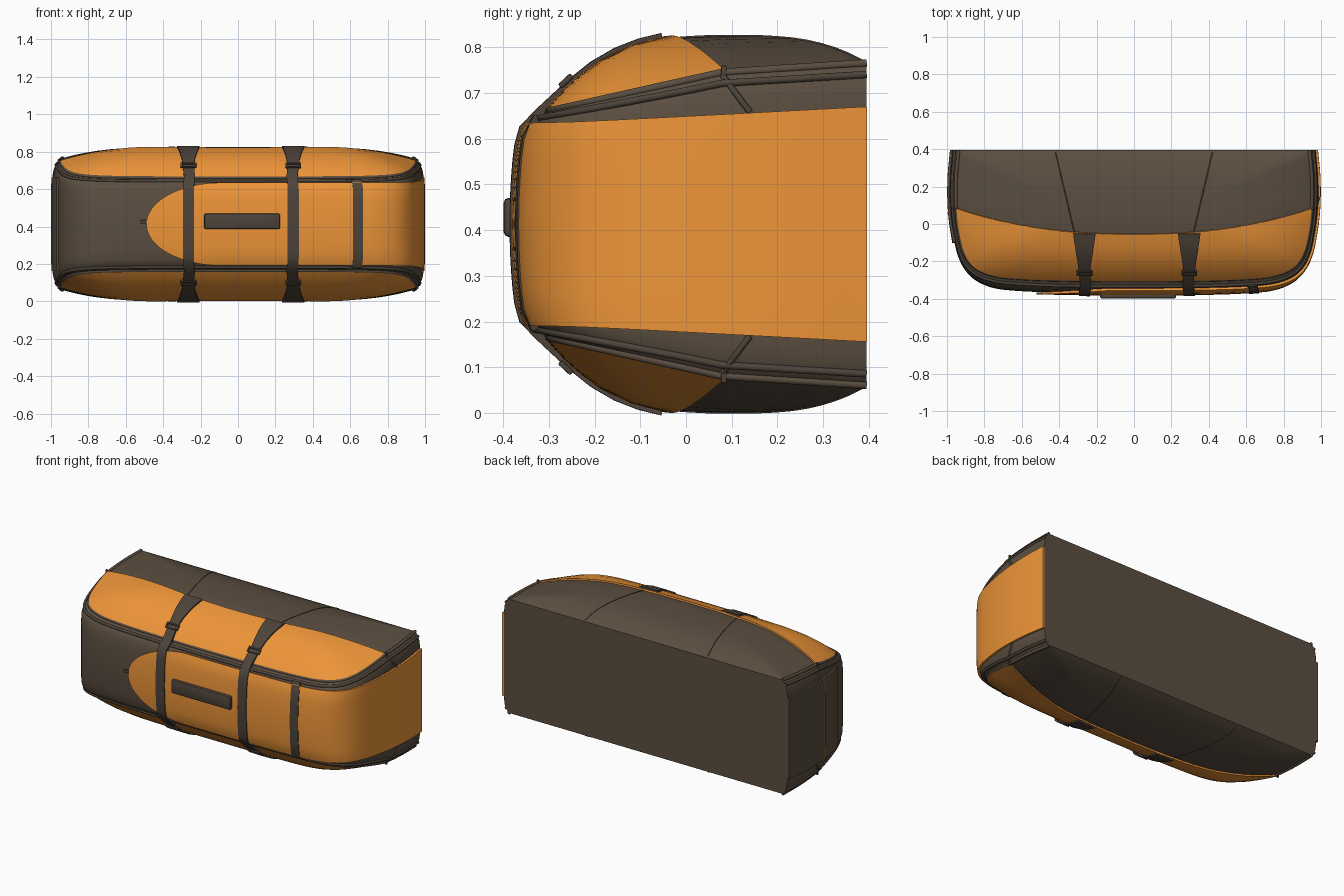
import bpy, bmesh, math
from mathutils import Vector
from mathutils.bvhtree import BVHTree

if "Cube" in bpy.data.objects:
    bpy.data.objects.remove(bpy.data.objects["Cube"])

C = 0.413            # mid height, the bag is symmetric above and below it
BACK = 0.395


def material(name, rgb):
    m = bpy.data.materials.new(name)
    m.diffuse_color = (*rgb, 1)
    m.use_nodes = True
    m.node_tree.nodes["Principled BSDF"].inputs["Base Color"].default_value = m.diffuse_color
    return m


ORANGE = material("orange_fabric", (0.85, 0.30, 0.04))
DARK = material("dark_fabric", (0.105, 0.076, 0.052))
STRAP = material("strap_webbing", (0.075, 0.057, 0.042))

# Half plan outline, front centre round to the back corner
HALF = [Vector(p) for p in [(0, -.35), (.35, -.348), (.62, -.338), (.78, -.317), (.885, -.265),
                            (.94, -.175), (.97, -.04), (.985, .1), (.985, .25), (.972, BACK)]]


def plan(s):
    """Plan outline: s = 0 front centre, -1 / 1 left / right back corner."""
    n = len(HALF) - 1
    t = min(abs(s), 1) * n
    i = min(int(t), n - 1)
    t -= i
    a = HALF[i - 1] if i else Vector((-HALF[1].x, HALF[1].y))
    b, c = HALF[i], HALF[i + 1]
    d = HALF[i + 2] if i + 2 <= n else 2 * c - b
    p = 0.5 * (2 * b + (c - a) * t + (2 * a - 5 * b + 4 * c - d) * t * t + (3 * b - a - 3 * c + d) * t ** 3)
    return Vector((p.x if s >= 0 else -p.x, p.y))


def find_s(axis, value, sign=1):
    """Outline parameter where |x| or y reaches a value."""
    lo, hi = 0, 1
    for _ in range(30):
        mid = (lo + hi) / 2
        if plan(mid)[axis] < value:
            lo = mid
        else:
            hi = mid
    return lo * sign


def front_s(x):
    return find_s(0, abs(x), 1 if x >= 0 else -1)


def rim_y(p):
    return p.y * 0.86 if p.y < 0 else p.y


def rim_h(p):
    y = rim_y(p)
    return min(.66 + .224 * (y + .3), .745 + .065 * (y - .08)) - C


def wall(p, v):
    f = abs(v) ** 12
    w = max(0, min(1, (-p.y - .25) / .08))
    y = p.y + (rim_y(p) - p.y) * f - .02 * w * (1 - v * v)
    return Vector((p.x * (1 - .035 * f), y, C + v * rim_h(p)))


def wall_z(p, dz):
    return wall(p, dz / rim_h(p))


def cap(p, r, side=1):
    x, y = p.x * .965, rim_y(p)
    h = rim_h(p)
    h += (.412 - h) * (1 - (1 - r) ** 3)
    return Vector((x * (1 - .65 * r), y + (.1 - y) * r, C + side * h))


def flip(p, side):
    return Vector((p.x, p.y, C + side * (p.z - C)))


def finish(o, mat, angle=40):
    o.data.materials.append(mat)
    bpy.ops.object.select_all(action='DESELECT')
    bpy.context.view_layer.objects.active = o
    o.select_set(True)
    for m in list(o.modifiers):
        bpy.ops.object.modifier_apply(modifier=m.name)
    bpy.ops.object.shade_smooth_by_angle(angle=math.radians(angle))
    return o


def sheet(name, rows, mat, thick=0, closed=False):
    """Grid mesh from rows of points, optionally thickened."""
    bm = bmesh.new()
    vs = [[bm.verts.new(p) for p in row] for row in rows]
    n = len(rows[0])
    for a, b in zip(vs, vs[1:]):
        for i in range(n if closed else n - 1):
            j = (i + 1) % n
            bm.faces.new((a[i], a[j], b[j], b[i]))
    bmesh.ops.remove_doubles(bm, verts=bm.verts, dist=1e-4)
    bmesh.ops.recalc_face_normals(bm, faces=bm.faces)
    me = bpy.data.meshes.new(name)
    bm.to_mesh(me)
    bm.free()
    o = bpy.data.objects.new(name, me)
    bpy.context.collection.objects.link(o)
    if thick:
        m = o.modifiers.new("thick", 'SOLIDIFY')
        m.thickness, m.offset = thick, 0
    return finish(o, mat)


def tube(name, pts, radius, mat):
    cu = bpy.data.curves.new(name, 'CURVE')
    cu.dimensions = '3D'
    cu.bevel_depth, cu.bevel_resolution, cu.use_fill_caps = radius, 1, True
    sp = cu.splines.new('POLY')
    sp.points.add(len(pts) - 1)
    for q, p in zip(sp.points, pts):
        q.co = (*p, 1)
    cu.materials.append(mat)
    bpy.context.collection.objects.link(bpy.data.objects.new(name, cu))


def box(name, loc, size, mat, tilt=0, bevel=.005):
    bpy.ops.mesh.primitive_cube_add(size=1, location=loc, rotation=(tilt, 0, 0))
    o = bpy.context.object
    o.name, o.scale = name, size
    bpy.ops.object.transform_apply(location=False, rotation=False)
    m = o.modifiers.new("bevel", 'BEVEL')
    m.width, m.segments = bevel, 2
    return finish(o, mat)


def span(a, b, n):
    return [a + (b - a) * i / n for i in range(n + 1)]


# Main body: bottom cap, wall and top cap lofted as rings
outline = [plan(s) for s in span(-1, 1, 100)]
outline += [Vector((x, BACK)) for x in span(HALF[-1].x, -HALF[-1].x, 24)[1:-1]]
rs = [0, .02, .06, .12, .2, .3, .42, .56, .72, .86, 1]
vs = [-.97, -.93, -.87, -.78, -.6, -.4, -.2, 0, .2, .4, .6, .78, .87, .93, .97]
rings = [[cap(p, r, -1) for p in outline] for r in rs[::-1]]
rings += [[wall(p, v) for p in outline] for v in vs]
rings += [[cap(p, r) for p in outline] for r in rs]
body = sheet("bag_body", rings, DARK, closed=True)
bm = bmesh.new()
bm.from_mesh(body.data)
tree = BVHTree.FromBMesh(bm)
bm.free()


def drop(x, y):
    return tree.ray_cast(Vector((x, y, 2)), Vector((0, 0, -1)))[0]


# Orange flap panels on top and bottom, ending along a curved edge
def panel_reach(p):
    for i in range(201):
        q = cap(p, i / 200)
        if q.y >= -.055 + .135 * abs(q.x / .94) ** 2.3:
            return i / 200
    return 1


s_end = find_s(1, .085)
for side, label in ((1, "top"), (-1, "bottom")):
    edge = [plan(s) for s in span(-s_end, s_end, 90)]
    reach = [panel_reach(p) for p in edge]
    sheet(label + "_flap", [[cap(p, k * r, side) for p, r in zip(edge, reach)]
                            for k in (0, .03, .08, .16, .28, .45, .7, 1)], ORANGE, .016)
    # Piping and zip line around the rim
    ring = [plan(s) for s in span(-1, 1, 100)]
    tube(label + "_piping", [wall(p, side) for p in ring], .010, DARK)
    tube(label + "_zip", [wall(p, side * .93) for p in ring], .009, STRAP)
    for sx in (-1, 1):
        # Seams on the flap, end cords and zip pulls
        seam = [flip(drop(sx * (.32 + .1 * t), -.04 + .425 * t), side) for t in span(0, 1, 14)]
        tube(label + "_seam", seam, .003, STRAP)
        cord = [wall_z(plan(sx * find_s(1, .08 + .06 * t)), side * (.325 - .08 * t)) for t in span(0, 1, 4)]
        tube(label + "_end_cord", cord, .007, STRAP)
        box(label + "_zip_pull", (sx * .957, .083, C + side * .33), (.014, .012, .035), STRAP, bevel=.003)

# Orange band: rounded tip on the front, wrapping the right end to the back
s0 = front_s(-.49)
cols = []
for t in span(0, 1, 90):
    p = plan(s0 + (1 - s0) * t ** 1.6)
    half = .217 + .04 * max(0, min(1, (p.y + .35) / .74))
    if p.x < -.1:
        half *= math.sqrt(max(0, 1 - ((p.x + .1) / .39) ** 2))
    cols.append([wall_z(p, k * half) for k in span(-1, 1, 12)])
sheet("front_band", cols, ORANGE, .024)

# Dark padded panel and stitched seam on the left end
cols = [[wall_z(plan(s), k * .25) for k in span(-1, 1, 12)] for s in span(-1, -find_s(1, -.1), 24)]
sheet("left_end_panel", cols, DARK, .024)
tube("left_end_seam", [wall_z(plan(-find_s(1, .06)), k) + Vector((-.012, 0, 0)) for k in span(-.25, .25, 10)],
     .004, ORANGE)

# Compression straps running over both flaps and the front, with ladder buckles
for cx in (-.265, .295):
    upper = [(-.05, .06), (-.1, .053), (-.15, .045), (-.2, .036), (-.25, .03)]
    rows = [[drop(cx + k * w, y) for k in (-1, 0, 1)] for y, w in upper]
    front = [[wall(plan(front_s(cx + k * .03)), v) for k in (-1, 0, 1)] for v in span(.97, -.97, 14)]
    lower = [[flip(p, -1) for p in row] for row in rows[::-1]]
    sheet("compression_strap", rows + front + lower, STRAP, .034)
    for side in (1, -1):
        a, b = drop(cx, -.235), drop(cx, -.265)
        tilt = math.atan2(a.z - b.z, a.y - b.y)
        mid = (a + b) / 2 + Vector((0, -math.sin(tilt), math.cos(tilt))) * .019
        along = Vector((0, math.cos(tilt), math.sin(tilt)))
        for k in (-1, 1):
            box("buckle_bar", flip(mid + along * .013 * k, side), (.084, .010, .012), STRAP, tilt * side, .003)
            box("buckle_side", flip(mid + Vector((.037 * k, 0, 0)), side), (.010, .034, .012), STRAP,
                tilt * side, .003)

# Short vertical strap on the band
cols = [[wall_z(plan(front_s(x)), k) for k in span(-.228, .232, 10)] for x in (.615, .64, .668)]
sheet("band_strap", cols, STRAP, .032)

# Carry handle and pocket pull
box("carry_handle", (.022, -.384, .428), (.405, .030, .085), STRAP, bevel=.01)
box("pocket_pull", (-.505, -.372, .425), (.035, .012, .018), STRAP, bevel=.003)
